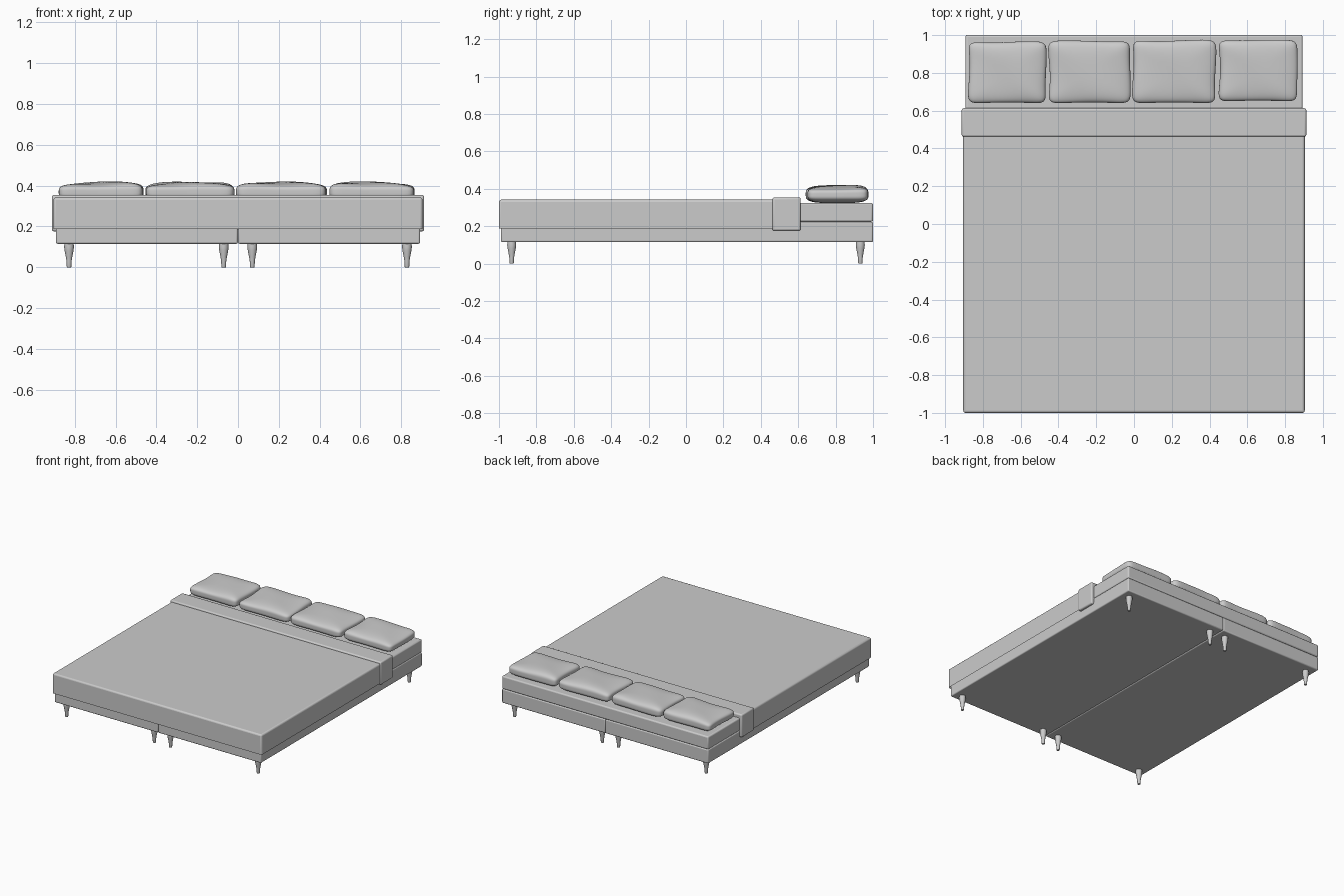
import bpy, bmesh, math
from mathutils import Vector

if "Cube" in bpy.data.objects:
    bpy.data.objects.remove(bpy.data.objects["Cube"])


def finish(name, bm, bevel=0.0, segments=3, angle=40):
    bmesh.ops.recalc_face_normals(bm, faces=bm.faces)
    mesh = bpy.data.meshes.new(name)
    bm.to_mesh(mesh)
    bm.free()
    ob = bpy.data.objects.new(name, mesh)
    bpy.context.collection.objects.link(ob)
    if bevel:
        mod = ob.modifiers.new("rounded_edges", 'BEVEL')
        mod.width = bevel
        mod.segments = segments
    bpy.ops.object.select_all(action='DESELECT')
    ob.select_set(True)
    bpy.context.view_layer.objects.active = ob
    bpy.ops.object.shade_smooth_by_angle(angle=math.radians(angle))
    return ob


def box(name, lo, hi, bevel, open_dirs=()):
    bm = bmesh.new()
    bmesh.ops.create_cube(bm, size=1)
    bm.normal_update()
    drop = [f for f in bm.faces if any(f.normal.dot(Vector(d)) > 0.9 for d in open_dirs)]
    bmesh.ops.delete(bm, geom=drop, context='FACES')
    for v in bm.verts:
        v.co = Vector([a + (c + 0.5) * (b - a) for a, b, c in zip(lo, hi, v.co)])
    return finish(name, bm, bevel)


def leg(name, x, y):
    # Turned leg: profile of (radius, height) spun around its axis
    profile = [(0, 0), (0.010, 0), (0.0115, 0.004), (0.0125, 0.03), (0.016, 0.052),
               (0.022, 0.082), (0.024, 0.10), (0.022, 0.122), (0, 0.122)]
    bm = bmesh.new()
    vs = [bm.verts.new((r, 0, z)) for r, z in profile]
    es = [bm.edges.new(p) for p in zip(vs, vs[1:])]
    bmesh.ops.spin(bm, geom=vs + es, cent=(0, 0, 0), axis=(0, 0, 1),
                   angle=math.tau, steps=20)
    bmesh.ops.remove_doubles(bm, verts=bm.verts, dist=1e-5)
    bmesh.ops.translate(bm, verts=bm.verts, vec=(x, y, 0))
    finish(name, bm)


def pillow(name, x0, x1, y0, y1, flip, phase):
    # Soft rounded block with pinched sides and a gently uneven top
    bm = bmesh.new()
    bmesh.ops.create_cube(bm, size=2)
    bmesh.ops.subdivide_edges(bm, edges=bm.edges, cuts=23, use_grid_fill=True)
    hx, hy, hz = (x1 - x0) / 2, (y1 - y0) / 2, 0.046
    for v in bm.verts:
        u, w, t = v.co
        n = ((abs(u) ** 9 + abs(w) ** 9) ** (3.6 / 9) + abs(t) ** 3.6) ** (1 / 3.6)
        u, w, t = u / n, w / n, t / n
        px = u * (1 - 0.035 * (1 - w * w)) + 0.015 * math.sin(3 * w + phase) * abs(u)
        py = w * (1 - 0.05 * (1 - u * u)) + 0.02 * math.sin(3 * u + phase) * max(w, 0)
        z = t * hz
        if t > 0:
            z += t * (0.005 * flip * u + 0.004 * w + 0.003 * math.sin(4 * u + 2 * w + phase))
        v.co = (x0 + hx * (1 + px), y0 + hy * (1 + py), 0.37 + z)
    finish(name, bm, angle=60)


# Twin box bases with legs
for side, s in (("left", -1), ("right", 1)):
    xs = sorted((s * 0.001, s * 0.892))
    box(f"{side}_base", (xs[0], -0.99, 0.115), (xs[1], 1.0, 0.224), 0.008)
    for end, y in (("front", -0.932), ("back", 0.932)):
        leg(f"{end}_{side}_outer_leg", s * 0.828, y)
        leg(f"{end}_{side}_inner_leg", s * 0.07, y)

# Mattress
box("mattress", (-0.892, -0.985, 0.224), (0.892, 1.0, 0.325), 0.010)

# Duvet shell, open below and behind
box("duvet", (-0.904, -1.0, 0.187), (0.904, 0.54, 0.342), 0.012,
    open_dirs=((0, 0, -1), (0, 1, 0)))

# Folded-back duvet band
box("duvet_fold", (-0.912, 0.462, 0.176), (0.912, 0.613, 0.354), 0.010)

# Pillow row
pillows = [(-0.88, -0.46, 0.635, 0.97, 1, 0.5), (-0.456, -0.014, 0.635, 0.975, 0.4, 2.4),
           (-0.012, 0.438, 0.635, 0.978, -0.3, 0.2), (0.446, 0.87, 0.645, 0.98, -1, 1.2)]
for i, p in enumerate(pillows):
    pillow(f"pillow_{i + 1}", *p)
